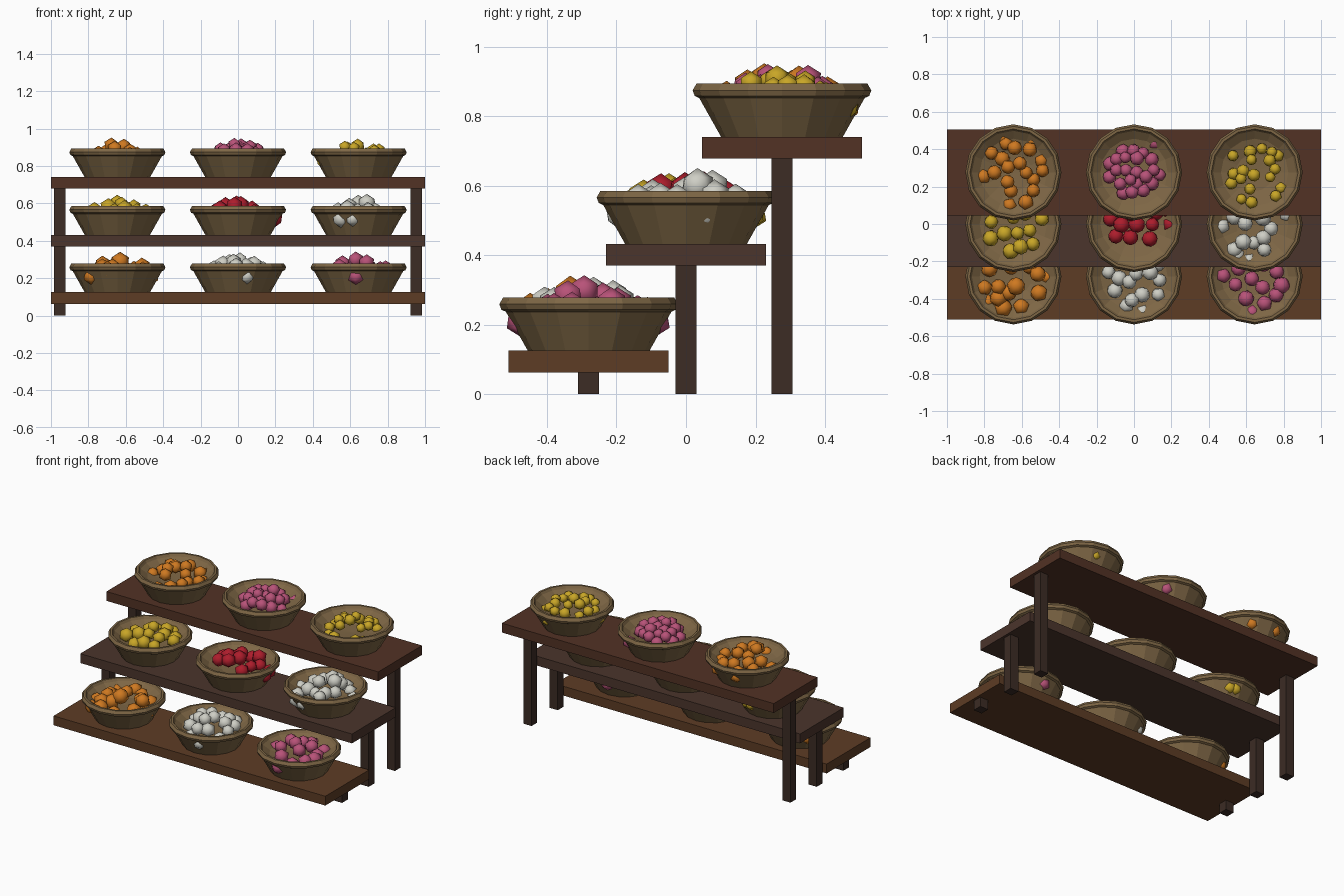
import bpy, bmesh, math, random
from mathutils import Matrix, Vector

if "Cube" in bpy.data.objects:
    bpy.data.objects.remove(bpy.data.objects["Cube"])


def material(name, rgb):
    m = bpy.data.materials.new(name)
    m.diffuse_color = (*rgb, 1)
    m.use_nodes = True
    m.node_tree.nodes["Principled BSDF"].inputs["Base Color"].default_value = m.diffuse_color
    return m


def finish(bm, name, mat, smooth=False):
    bmesh.ops.recalc_face_normals(bm, faces=bm.faces)
    me = bpy.data.meshes.new(name)
    bm.to_mesh(me)
    bm.free()
    for p in me.polygons:
        p.use_smooth = smooth
    me.materials.append(mat)
    ob = bpy.data.objects.new(name, me)
    bpy.context.collection.objects.link(ob)
    return ob


def box(name, center, size, mat):
    bm = bmesh.new()
    bmesh.ops.create_cube(bm, size=1, matrix=Matrix.Translation(center) @ Matrix.Diagonal((*size, 1)))
    return finish(bm, name, mat)


def bowl(name, loc, mat, sides=16):
    # outer wall, rounded rim and shallow dished inside
    profile = [(0, 0), (.175, 0), (.238, .112), (.251, .118), (.257, .134), (.246, .153),
               (.232, .153), (.222, .137), (.18, .108), (.10, .085), (0, .08)]
    bm = bmesh.new()
    vs = [bm.verts.new((r, 0, z)) for r, z in profile]
    es = [bm.edges.new(p) for p in zip(vs, vs[1:])]
    bmesh.ops.spin(bm, geom=vs + es, cent=(0, 0, 0), axis=(0, 0, 1), angle=math.tau, steps=sides)
    bmesh.ops.remove_doubles(bm, verts=bm.verts, dist=1e-4)
    ob = finish(bm, name, mat)
    ob.location = loc
    return ob


def fruit_pile(name, loc, mat, radius, count, spread, seed):
    rng = random.Random(seed)
    bm = bmesh.new()
    spots = []
    # heap, high in the middle and low by the rim, without heavy overlap
    for _ in range(600):
        if len(spots) == count:
            break
        a, d = rng.uniform(0, math.tau), spread * math.sqrt(rng.random())
        z = .185 - .085 * (d / .2) ** 1.5 - rng.uniform(0, .035)
        p = Vector((d * math.cos(a), d * math.sin(a), z))
        if all((p - q).length > radius * 1.25 for q in spots):
            spots.append(p)
    # a few pieces pressed through the weave of the wall
    for _ in range(2):
        a = rng.uniform(0, math.tau)
        spots.append(Vector((.195 * math.cos(a), .195 * math.sin(a), .085)))
    for p in spots:
        bmesh.ops.create_icosphere(bm, subdivisions=1, radius=radius * rng.uniform(.88, 1.12),
                                   matrix=Matrix.Translation(p) @ Matrix.Rotation(rng.uniform(0, 6), 4, 'Z'))
    ob = finish(bm, name, mat, True)
    ob.location = loc
    return ob


leg_wood = material("leg_wood", (.045, .025, .018))
basket = material("basket", (.21, .135, .06))
colours = {
    "orange": material("orange", (.62, .19, .015)),
    "pink": material("pink", (.48, .085, .19)),
    "yellow": material("yellow", (.58, .38, .02)),
    "red": material("red", (.42, .012, .025)),
    "white": material("white", (.62, .62, .56)),
}

# tier: name, shelf y, shelf top z, wood colour, [(fruit, radius, count, spread)]
tiers = [
    ("bottom", -.28, .125, (.11, .045, .018),
     [("orange", .048, 16, .18), ("white", .045, 17, .17), ("pink", .047, 14, .17)]),
    ("middle", 0, .432, (.07, .035, .025),
     [("yellow", .043, 16, .18), ("red", .045, 12, .14), ("white", .045, 17, .18)]),
    ("top", .276, .74, (.085, .032, .018),
     [("orange", .041, 18, .18), ("pink", .039, 22, .14), ("yellow", .035, 19, .18)]),
]

for i, (tier, y, top, rgb, fruits) in enumerate(tiers):
    wood = material(tier + "_wood", rgb)
    box(tier + "_shelf", (0, y, top - .031), (2, .46, .062), wood)
    # legs reach from the ground to the underside of the shelf
    h = top - .06
    for side, sx in (("left", -1), ("right", 1)):
        box(f"{tier}_{side}_leg", (sx * .953, y, h / 2), (.06, .06, h), leg_wood)
    # three baskets of produce
    for j, (kind, r, n, spread) in enumerate(fruits):
        loc = ((j - 1) * .645, y, top)
        bowl(f"{tier}_bowl_{j + 1}", loc, basket)
        fruit_pile(f"{tier}_{kind}_fruit_{j + 1}", loc, colours[kind], r, n, spread, 11 + i * 3 + j)
